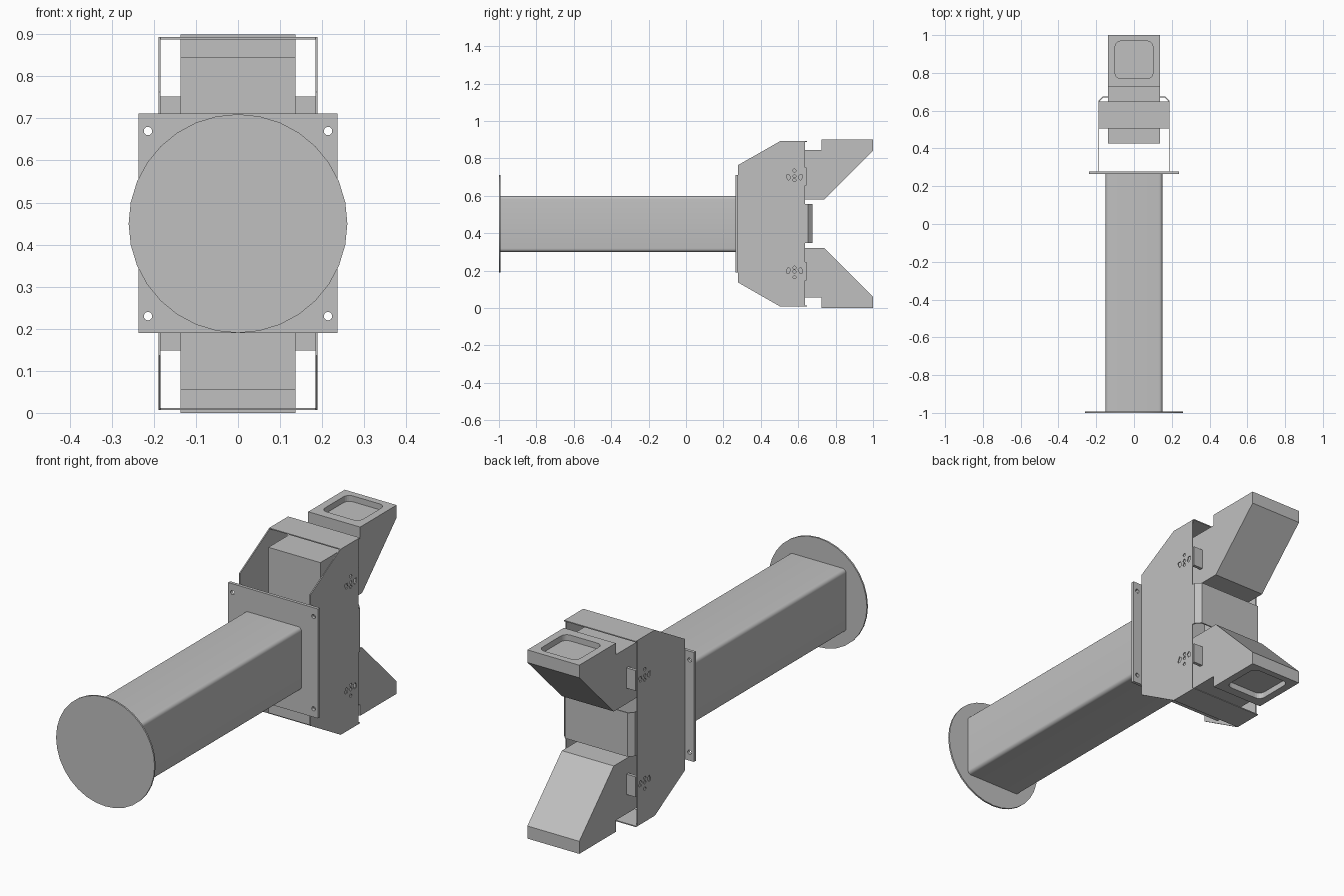
import bpy, bmesh
from math import sin, cos, pi, radians

cube = bpy.data.objects.get("Cube")
if cube:
    bpy.data.objects.remove(cube, do_unlink=True)

steel = bpy.data.materials.new("plain grey steel")
steel.use_nodes = True
GREY = (0.53, 0.53, 0.53, 1)
steel.diffuse_color = GREY
steel.node_tree.nodes["Principled BSDF"].inputs["Base Color"].default_value = GREY

MID = 0.45   # height of the mirror plane


def prism(name, outline, axis, lo, hi):
    """Extrude a 2D outline along an axis; the outline uses the other two axes in order."""
    def place(p, d):
        co = list(p)
        co.insert("xyz".index(axis), d)
        return co
    bm = bmesh.new()
    base = bm.faces.new([bm.verts.new(place(p, lo)) for p in outline])
    grown = bmesh.ops.extrude_face_region(bm, geom=[base])
    for v in grown["geom"]:
        if isinstance(v, bmesh.types.BMVert):
            v.co["xyz".index(axis)] = hi
    bmesh.ops.recalc_face_normals(bm, faces=bm.faces)
    mesh = bpy.data.meshes.new(name)
    bm.to_mesh(mesh)
    bm.free()
    mesh.materials.append(steel)
    obj = bpy.data.objects.new(name, mesh)
    bpy.context.collection.objects.link(obj)
    return obj


def rect(a0, a1, b0, b1, r=0.0, steps=5):
    """Rectangle outline with optional rounded corners."""
    if not r:
        return [(a0, b0), (a1, b0), (a1, b1), (a0, b1)]
    corners = [(a1 - r, b1 - r), (a0 + r, b1 - r), (a0 + r, b0 + r), (a1 - r, b0 + r)]
    return [(cx + r * cos(pi / 2 * (q + i / steps)), cy + r * sin(pi / 2 * (q + i / steps)))
            for q, (cx, cy) in enumerate(corners) for i in range(steps + 1)]


def circle(cx, cy, r, n=16):
    return [(cx + r * cos(2 * pi * i / n), cy + r * sin(2 * pi * i / n)) for i in range(n)]


def arc_slot(cx, cy, r0, r1, start, end, n=6):
    angles = [radians(start + (end - start) * i / n) for i in range(n + 1)]
    return ([(cx + r1 * cos(a), cy + r1 * sin(a)) for a in angles]
            + [(cx + r0 * cos(a), cy + r0 * sin(a)) for a in reversed(angles)])


def flip(outline, upper):
    """Mirror an outline's second coordinate for the lower half."""
    return [(a, b if upper else 2 * MID - b) for a, b in outline]


def cut(target, outlines, axis, lo, hi):
    for outline in outlines:
        cutter = prism("cutter", outline, axis, lo, hi)
        cutter.hide_render = True
        mod = target.modifiers.new("cut", "BOOLEAN")
        mod.operation, mod.solver, mod.object = "DIFFERENCE", "EXACT", cutter
        bpy.context.view_layer.objects.active = target
        bpy.ops.object.modifier_apply(modifier=mod.name)
        bpy.data.objects.remove(cutter, do_unlink=True)


def smooth(obj):
    bpy.ops.object.select_all(action="DESELECT")
    obj.select_set(True)
    bpy.context.view_layer.objects.active = obj
    bpy.ops.object.shade_smooth_by_angle(angle=radians(25))


# Round end disc and square tube
smooth(prism("end_disc", circle(0, MID, 0.26, 32), "y", -1.0, -0.992))
smooth(prism("square_tube", rect(-0.15, 0.15, 0.3, 0.6, 0.018), "y", -0.995, 0.27))

# Mounting flange with corner bolt holes
flange = prism("mounting_flange", rect(-0.237, 0.237, 0.19, 0.712), "y", 0.264, 0.279)
cut(flange, [circle(x, z, 0.01) for x in (-0.214, 0.214) for z in (0.23, 0.67)], "y", 0.2, 0.3)

# Bracket side plates with adjustment holes
upper_edge = [(0.277, 0.763), (0.505, 0.893), (0.637, 0.893)]
plate_outline = upper_edge + flip(upper_edge, False)[::-1]
holes = [circle(0.58, 0.735, 0.008), circle(0.58, 0.705, 0.008), circle(0.58, 0.684, 0.008),
         arc_slot(0.58, 0.712, 0.026, 0.044, 180, 222),
         arc_slot(0.58, 0.712, 0.026, 0.044, 318, 360)]
for side, label in ((-1, "right"), (1, "left")):
    inner, outer = sorted((side * 0.184, side * 0.189))
    plate = prism(label + "_side_plate", plate_outline, "x", inner, outer)
    cut(plate, [flip(h, up) for h in holes for up in (True, False)], "x", inner - 0.02, outer + 0.02)

# Rear cover tray, bent back between the two arms
tray = [(-0.188, 0.637), (-0.188, 0.652), (-0.165, 0.676), (0.165, 0.676), (0.188, 0.652),
        (0.188, 0.637), (0.182, 0.637), (0.182, 0.65), (0.163, 0.67), (-0.163, 0.67),
        (-0.182, 0.65), (-0.182, 0.637)]
prism("rear_cover", tray, "z", 0.347, 0.556)

# Upper and lower halves: arm with flared head, strap and locating tabs
arm_outline = [(0.425, 0.58), (0.74, 0.58), (1.0, 0.84), (1.0, 0.9),
               (0.725, 0.9), (0.725, 0.845), (0.425, 0.845)]
for up, label in ((True, "upper"), (False, "lower")):
    arm = prism(label + "_arm", flip(arm_outline, up), "x", -0.137, 0.137)
    z0, z1 = (0.872, 0.95) if up else (-0.05, 0.028)
    cut(arm, [rect(-0.1, 0.1, 0.77, 0.968, 0.03)], "z", z0, z1)
    strap = flip(rect(0.505, 0.648, 0.888, 0.893), up)
    prism(label + "_strap", strap, "x", -0.189, 0.189)
    for side in (-1, 1):
        x0, x1 = sorted((side * 0.136, side * 0.186))
        tab = flip(rect(x0, x1, 0.655, 0.752), up)
        prism(label + ("_left" if side > 0 else "_right") + "_tab", tab, "y", 0.63, 0.645)
